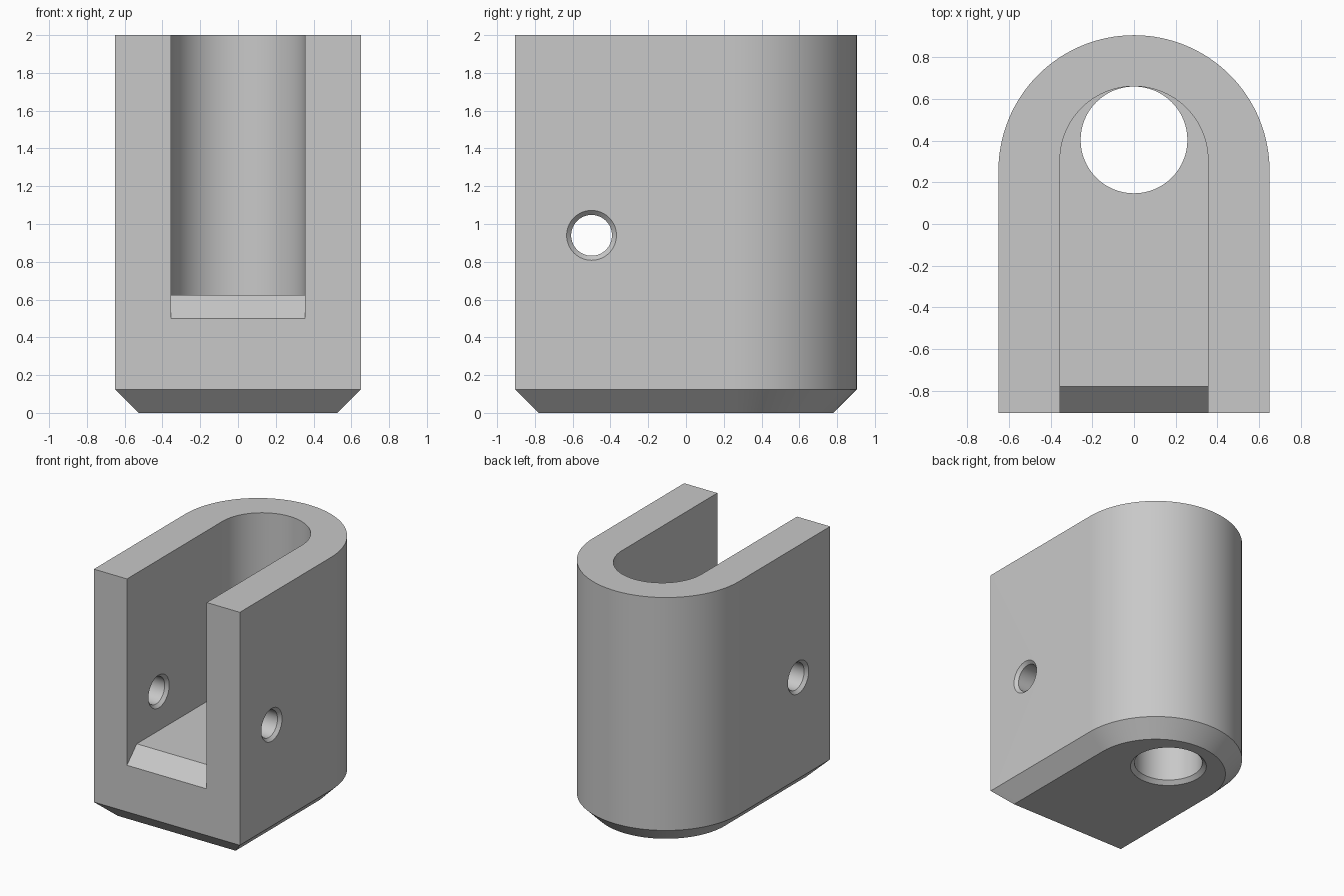
import bpy, bmesh, math
from mathutils import Matrix

cube = bpy.data.objects.get("Cube")
if cube:
    bpy.data.objects.remove(cube, do_unlink=True)

grey = bpy.data.materials.new("plain grey")
grey.use_nodes = True
colour = (0.58, 0.58, 0.58, 1)
grey.diffuse_color = colour
grey.node_tree.nodes["Principled BSDF"].inputs["Base Color"].default_value = colour

FRONT, BEVEL = -0.905, 0.125
WALL_OUT, WALL_IN = 0.65, 0.355


def make_object(name, bm):
    bmesh.ops.recalc_face_normals(bm, faces=bm.faces)
    mesh = bpy.data.meshes.new(name)
    bm.to_mesh(mesh)
    bm.free()
    mesh.materials.append(grey)
    obj = bpy.data.objects.new(name, mesh)
    bpy.context.collection.objects.link(obj)
    return obj


def u_outline(half, centre, front, steps=64):
    """Straight sides joined by a half circle at the back."""
    arc = [(half * math.cos(math.pi * i / steps), centre + half * math.sin(math.pi * i / steps))
           for i in range(steps + 1)]
    return [(half, front)] + arc + [(-half, front)]


def loft(bm, rings):
    """Skin a stack of equal rings of points and cap both ends."""
    rings = [[bm.verts.new(p) for p in ring] for ring in rings]
    n = len(rings[0])
    for low, high in zip(rings, rings[1:]):
        for i in range(n):
            j = (i + 1) % n
            bm.faces.new((low[i], low[j], high[j], high[i]))
    bm.faces.new(rings[0])
    bm.faces.new(rings[-1])
    return rings


def lathe_cutter(name, stations, matrix, n=64):
    bm = bmesh.new()
    loft(bm, [[(r * math.cos(math.tau * i / n), r * math.sin(math.tau * i / n), z)
               for i in range(n)] for r, z in stations])
    bm.transform(matrix)
    return make_object(name, bm)


# Body with a bevelled foot
bm = bmesh.new()
outer = u_outline(WALL_OUT, 0.255, FRONT)
foot = u_outline(WALL_OUT - BEVEL, 0.255, FRONT + BEVEL)
loft(bm, [[(x, y, z) for x, y in ring] for ring, z in ((foot, 0), (outer, BEVEL), (outer, 2))])
body = make_object("clevis_body", bm)

# Slot cutter: level floor, sloping down at the front lip
bm = bmesh.new()
lip = FRONT + BEVEL
beyond = FRONT - BEVEL
slot = [(WALL_IN, beyond)] + u_outline(WALL_IN, 0.305, lip) + [(-WALL_IN, beyond)]
rings = loft(bm, [[(x, y, 0.625 + min(0, y - lip)) for x, y in slot],
                  [(x, y, 2.1) for x, y in slot]])
bmesh.ops.connect_verts(bm, verts=[rings[0][1], rings[0][-2]])
slot_cutter = make_object("slot_cutter", bm)

# Pin hole cutter, countersunk on both faces of each wall
c = 0.024
r = 0.108
half = [(r + c + 0.025, WALL_IN - 0.025), (r, WALL_IN + c),
        (r, WALL_OUT - c), (r + c + 0.05, WALL_OUT + 0.05)]
stations = [(rad, -x) for rad, x in reversed(half)] + half
pin_cutter = lathe_cutter("pin_hole_cutter", stations,
                          Matrix.Translation((0, -0.5, 0.94)) @ Matrix.Rotation(math.pi / 2, 4, 'Y'))

# Floor hole cutter, countersunk underneath
floor_cutter = lathe_cutter("floor_hole_cutter", [(0.336, -0.05), (0.256, 0.03), (0.256, 0.7)],
                            Matrix.Translation((0, 0.403, 0)))

# Cut the body, then drop the cutters
bpy.context.view_layer.objects.active = body
for cutter in (slot_cutter, pin_cutter, floor_cutter):
    cutter.hide_render = True
    mod = body.modifiers.new(cutter.name, 'BOOLEAN')
    mod.operation = 'DIFFERENCE'
    mod.solver = 'EXACT'
    mod.object = cutter
    bpy.ops.object.modifier_apply(modifier=mod.name)
    bpy.data.objects.remove(cutter, do_unlink=True)

# Smooth curved walls, crisp edges
bpy.ops.object.select_all(action='DESELECT')
body.select_set(True)
bpy.ops.object.shade_smooth_by_angle(angle=math.radians(25))
